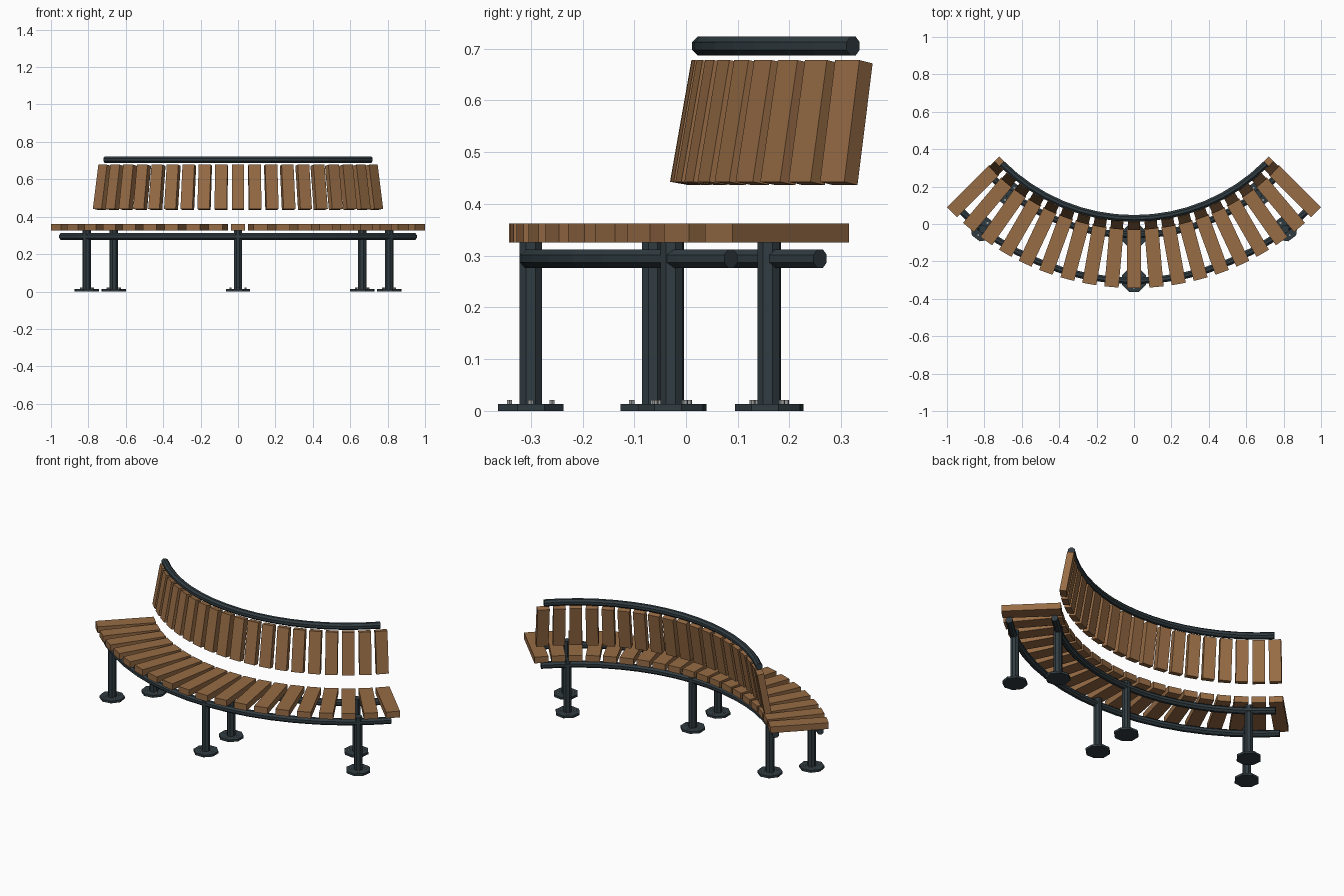
import bpy
import bmesh
from math import radians, sin, cos, pi
from mathutils import Matrix, Vector

cube = bpy.data.objects.get("Cube")
if cube:
    bpy.data.objects.remove(cube, do_unlink=True)

CENTRE_Y = 1.03      # all parts follow arcs around this point
HALF_ARC = 45.2
SLATS = 19


def material(name, rgb):
    mat = bpy.data.materials.new(name)
    mat.use_nodes = True
    colour = (*rgb, 1.0)
    mat.diffuse_color = colour
    mat.node_tree.nodes["Principled BSDF"].inputs["Base Color"].default_value = colour
    return mat


wood = material("warm_wood", (0.31, 0.15, 0.06))
metal = material("dark_metal", (0.03, 0.045, 0.053))
steel = material("bolt_steel", (0.35, 0.36, 0.36))


def finish(bm, name, mat):
    bmesh.ops.recalc_face_normals(bm, faces=bm.faces)
    mesh = bpy.data.meshes.new(name)
    bm.to_mesh(mesh)
    bm.free()
    mesh.materials.append(mat)
    obj = bpy.data.objects.new(name, mesh)
    bpy.context.collection.objects.link(obj)
    return obj


def around(degrees):
    """Turn about the arc centre; zero is the middle of the bench."""
    return Matrix.Translation((0, CENTRE_Y, 0)) @ Matrix.Rotation(radians(degrees), 4, "Z")


def slat(name, size, radius, z, tilt, degrees):
    bm = bmesh.new()
    bmesh.ops.create_cube(bm, size=1, matrix=Matrix.Diagonal((*size, 1)))
    obj = finish(bm, name, wood)
    obj.matrix_world = (around(degrees) @ Matrix.Translation((0, -radius, z))
                        @ Matrix.Rotation(radians(tilt), 4, "X"))


def prism(bm, sides, apothem, z0, z1, x=0, y=0):
    place = Matrix.Translation((x, y, (z0 + z1) / 2)) @ Matrix.Rotation(pi / sides, 4, "Z")
    r = apothem / cos(pi / sides)
    bmesh.ops.create_cone(bm, cap_ends=True, segments=sides, radius1=r, radius2=r,
                          depth=z1 - z0, matrix=place)


def arc_tube(name, radius, z, apothem=0.018, sides=8, steps=16):
    bm = bmesh.new()
    rings = []
    r = apothem / cos(pi / sides)
    for i in range(steps + 1):
        turn = around(-45 + 90 * i / steps)
        ring = []
        for k in range(sides):
            a = 2 * pi * (k + 0.5) / sides
            ring.append(bm.verts.new(turn @ Vector((0, r * cos(a) - radius, z + r * sin(a)))))
        rings.append(ring)
    for a, b in zip(rings, rings[1:]):
        for k in range(sides):
            n = (k + 1) % sides
            bm.faces.new((a[k], a[n], b[n], b[k]))
    bm.faces.new(rings[0])
    bm.faces.new(rings[-1])
    finish(bm, name, metal)


# Seat and backrest slats, fanned along the arc
for i in range(SLATS):
    angle = -HALF_ARC + 2 * HALF_ARC * i / (SLATS - 1)
    slat(f"seat_slat_{i + 1}", (0.076, 0.319, 0.037), 1.2125, 0.3435, 0, angle)
    slat(f"back_slat_{i + 1}", (0.066, 0.037, 0.239), 1.022, 0.557, -10, angle)

# Curved rails
arc_tube("top_rail", 1.0, 0.705)
arc_tube("front_seat_rail", 1.334, 0.294)
arc_tube("back_seat_rail", 1.09, 0.294)

# Posts with base plates and bolts
for row, radius in (("front", 1.33), ("back", 1.094)):
    for side, angle in (("right", -37.4), ("middle", 0), ("left", 37.4)):
        post = bmesh.new()
        prism(post, 8, 0.0215, 0.01, 0.325)
        plate = bmesh.new()
        prism(plate, 8, 0.063, 0, 0.013)
        bolts = bmesh.new()
        for k in range(4):
            a = k * pi / 2
            prism(bolts, 6, 0.005, 0.012, 0.021, 0.041 * cos(a), 0.041 * sin(a))
        for part, bm, mat in (("post", post, metal), ("base_plate", plate, metal),
                              ("bolts", bolts, steel)):
            obj = finish(bm, f"{row}_{side}_{part}", mat)
            obj.matrix_world = around(angle) @ Matrix.Translation((0, -radius, 0))
